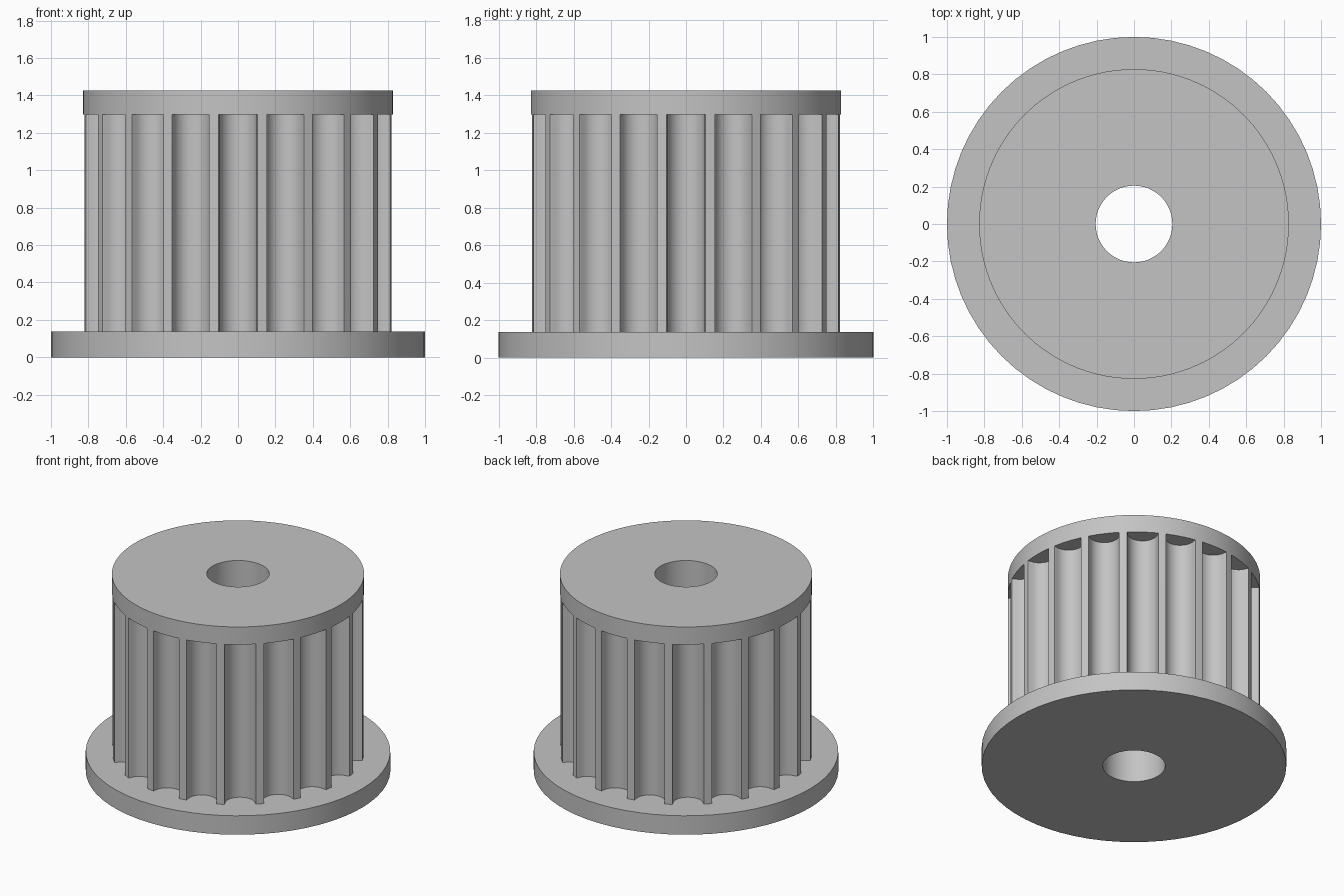
import bpy, bmesh
from math import sin, cos, pi, hypot, atan2, radians

cube = bpy.data.objects.get("Cube")
if cube:
    bpy.data.objects.remove(cube)

TEETH = 20
R_BORE, R_TEETH, R_FLANGE = 0.205, 0.828, 1.0
Z_FLANGE, Z_CAP, Z_TOP = 0.137, 1.297, 1.425
GROOVE_R, GROOVE_C = 0.1, 0.81
PITCH = 2 * pi / TEETH


def circle(radius, sides):
    return [(radius * cos(2 * pi * i / sides), radius * sin(2 * pi * i / sides))
            for i in range(sides)]


def polar(points):
    return [(hypot(x, y), atan2(y, x)) for x, y in points]


# Round-bottomed groove pointing along +x, from its right lip to its left lip
arc = [(GROOVE_C - GROOVE_R * cos(a), GROOVE_R * sin(a))
       for a in (radians(-90 + 15 * i) for i in range(13))]
lip_y = GROOVE_R + 0.004
lip = atan2(lip_y, (R_TEETH ** 2 - lip_y ** 2) ** 0.5)
groove = [(R_TEETH, -lip)] + polar(arc) + [(R_TEETH, lip)]
bridge = [(R_TEETH, -lip + 2 * lip * i / 4) for i in range(5)]


def around(section):
    """Repeat a polar section once per tooth, with a mid point on each land."""
    out = []
    for k in range(TEETH):
        turn = k * PITCH - pi / 2
        for r, a in section + [(R_TEETH, PITCH / 2)]:
            out.append((r * cos(a + turn), r * sin(a + turn)))
    return out


bm = bmesh.new()


def wall(loop, z0, z1):
    low = [bm.verts.new((x, y, z0)) for x, y in loop]
    high = [bm.verts.new((x, y, z1)) for x, y in loop]
    for i in range(len(loop)):
        bm.faces.new((low[i - 1], low[i], high[i], high[i - 1]))


def plate(outer, inner, z):
    edges = []
    for loop in (outer, inner):
        vs = [bm.verts.new((x, y, z)) for x, y in loop]
        edges += [bm.edges.new((vs[i - 1], vs[i])) for i in range(len(vs))]
    bmesh.ops.triangle_fill(bm, edges=edges, use_beauty=True)


bore = circle(R_BORE, 64)
rim = circle(R_FLANGE, 64)
teeth = around(groove)
cap = around(bridge)

# Base flange
plate(rim, bore, 0)
wall(rim, 0, Z_FLANGE)
plate(rim, teeth, Z_FLANGE)

# Toothed barrel
wall(teeth, Z_FLANGE, Z_CAP)

# Cap closing the groove ends
for k in range(TEETH):
    turn = k * PITCH - pi / 2
    outline = groove + bridge[-2:0:-1]
    bm.faces.new([bm.verts.new((r * cos(a + turn), r * sin(a + turn), Z_CAP))
                  for r, a in outline])
wall(cap, Z_CAP, Z_TOP)
plate(cap, bore, Z_TOP)

# Through bore
wall(bore, 0, Z_TOP)

bmesh.ops.remove_doubles(bm, verts=bm.verts[:], dist=0.0005)
bmesh.ops.recalc_face_normals(bm, faces=bm.faces[:])
mesh = bpy.data.meshes.new("toothed_pulley")
bm.to_mesh(mesh)
bm.free()

# Plain grey finish
grey = bpy.data.materials.new("grey")
grey.use_nodes = True
colour = (0.55, 0.55, 0.55, 1)
grey.diffuse_color = colour
grey.node_tree.nodes["Principled BSDF"].inputs["Base Color"].default_value = colour
mesh.materials.append(grey)

pulley = bpy.data.objects.new("toothed_pulley", mesh)
bpy.context.collection.objects.link(pulley)
bpy.context.view_layer.objects.active = pulley
pulley.select_set(True)
bpy.ops.object.shade_smooth_by_angle(angle=radians(30))
